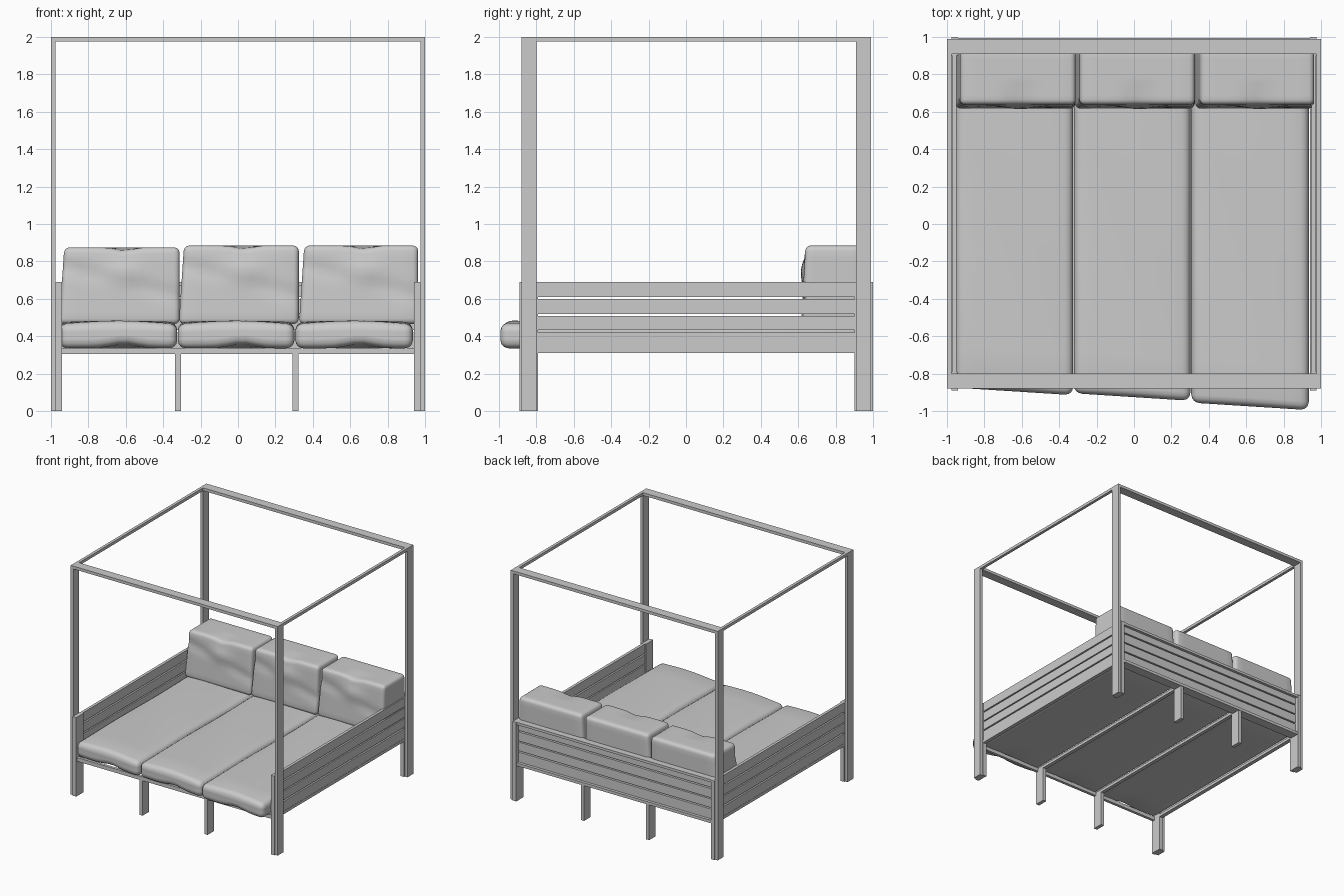
import bpy, bmesh, math
from mathutils import Vector

if "Cube" in bpy.data.objects:
    bpy.data.objects.remove(bpy.data.objects["Cube"])


def box(name, x0, x1, y0, y1, z0, z1):
    bm = bmesh.new()
    bmesh.ops.create_cube(bm, size=1)
    for v in bm.verts:
        v.co = Vector(((x0 + x1) / 2 + v.co.x * (x1 - x0),
                       (y0 + y1) / 2 + v.co.y * (y1 - y0),
                       (z0 + z1) / 2 + v.co.z * (z1 - z0)))
    return finish(name, bm)


def finish(name, bm):
    me = bpy.data.meshes.new(name)
    bm.to_mesh(me)
    bm.free()
    ob = bpy.data.objects.new(name, me)
    bpy.context.collection.objects.link(ob)
    return ob


def cushion(name, lo, hi, radius, shape):
    """Rounded, gridded box; shape(u, v, w, co) adds the soft folds."""
    lo, hi = Vector(lo), Vector(hi)
    c, h = (lo + hi) / 2, (hi - lo) / 2
    bm = bmesh.new()
    bmesh.ops.create_cube(bm, size=2)
    bmesh.ops.subdivide_edges(bm, edges=bm.edges[:], cuts=13, use_grid_fill=True)
    for v in bm.verts:
        n = v.co.copy()
        p = Vector([n[i] * h[i] for i in range(3)])
        # crowd the outermost grid rows into the rounded edge
        for i in range(3):
            a, s = abs(n[i]), math.copysign(1, n[i])
            k = 5 / 7
            p[i] = s * (a / k * (h[i] - radius) if a <= k
                        else h[i] - radius + (a - k) / (1 - k) * radius)
        core = Vector([max(-h[i] + radius, min(h[i] - radius, p[i])) for i in range(3)])
        d = p - core
        if d.length > 1e-6:
            p = core + d.normalized() * radius
        v.co = c + p
        shape(*[p[i] / h[i] for i in range(3)], v.co)
    ob = finish(name, bm)
    bpy.ops.object.select_all(action='DESELECT')
    ob.select_set(True)
    bpy.context.view_layer.objects.active = ob
    bpy.ops.object.shade_smooth_by_angle(angle=math.radians(40))
    return ob


SLATS = [(0.31, 0.42), (0.432, 0.508), (0.518, 0.598), (0.61, 0.69)]

# Canopy posts, corner legs and slatted sides, left and right
for s, side in ((-1, "left"), (1, "right")):
    def sbox(name, a, b, *r):
        box(f"{side}_{name}", min(s * a, s * b), max(s * a, s * b), *r)
    sbox("front_post", 0.975, 1.0, -0.88, -0.80, 0, 2)
    sbox("back_post", 0.975, 1.0, 0.91, 0.99, 0, 2)
    sbox("front_leg", 0.94, 0.975, -0.89, -0.79, 0, 0.69)
    sbox("back_leg", 0.94, 0.975, 0.90, 1.0, 0, 0.69)
    sbox("canopy_rail", 0.975, 1.0, -0.80, 0.91, 1.975, 2)
    for i, (a, b) in enumerate(SLATS):
        sbox(f"side_slat_{i}", 0.948, 0.973, -0.79, 0.90, a, b)
    sbox("bed_rail", 0.94, 0.975, -0.79, 0.90, 0.31, 0.335)

# Canopy beams across front and back
box("front_canopy_beam", -0.975, 0.975, -0.88, -0.80, 1.975, 2)
box("back_canopy_beam", -0.975, 0.975, 0.91, 0.99, 1.975, 2)

# Slatted back with cap and sill
for i, (a, b) in enumerate(SLATS):
    box(f"back_slat_{i}", -0.94, 0.94, 0.945, 0.97, a, b)
box("back_cap", -0.94, 0.94, 0.93, 0.995, 0.668, 0.69)
box("back_sill", -0.94, 0.94, 0.91, 0.995, 0.31, 0.335)

# Bed frame rails and middle legs
box("front_bed_rail", -0.94, 0.94, -0.88, -0.855, 0.305, 0.338)
for i, x in enumerate((-0.321, 0.307)):
    box(f"middle_rail_{i}", x - 0.016, x + 0.016, -0.86, 0.93, 0.31, 0.335)
    box(f"middle_front_leg_{i}", x - 0.016, x + 0.016, -0.88, -0.79, 0, 0.31)
    box(f"middle_back_leg_{i}", x - 0.016, x + 0.016, 0.90, 0.99, 0, 0.31)


# Soft mattresses, drooping at the front
def mattress_shape(u, v, w, co):
    if w > 0:
        co.z += w * (0.008 * (1 - u * u) + 0.004 * math.sin(5 * v + 3 * u) - 0.004)
    if v < -0.85 and w < 0:
        co.z += 0.022 * math.exp(-((u - 0.1) / 0.3) ** 2)
    if v < 0:
        co.y += 0.02 * -v * -u


for i, (x0, x1, y0) in enumerate(((-0.955, -0.325, -0.895), (-0.322, 0.302, -0.925),
                                  (0.306, 0.935, -0.975))):
    cushion(f"mattress_{i}", (x0, y0, 0.335), (x1, 0.93, 0.475), 0.045, mattress_shape)


# Plump back pillows with a creased middle
def pillow_shape(u, v, w, co):
    co.y += 0.012 * (w + 1) * max(0, -v)
    co.x += 0.014 * (w - 0.2) * max(0, -u)
    if v < -0.6:
        r = math.hypot(u - 0.05, w - 0.35)
        co.y -= 0.018 * math.exp(-(r / 0.3) ** 2)
        co.y += 0.012 * math.exp(-((w - 0.1 + 0.4 * u) / 0.15) ** 2) * min(1, abs(u) * 2)
    if w > 0.6:
        co.z -= 0.02 * math.exp(-((u - 0.05) / 0.2) ** 2) * max(0, -v)


for i, (x0, x1, z1) in enumerate(((-0.94, -0.312, 0.875), (-0.30, 0.325, 0.885),
                                  (0.343, 0.963, 0.885))):
    cushion(f"back_pillow_{i}", (x0, 0.615, 0.465), (x1, 0.94, z1), 0.03, pillow_shape)
